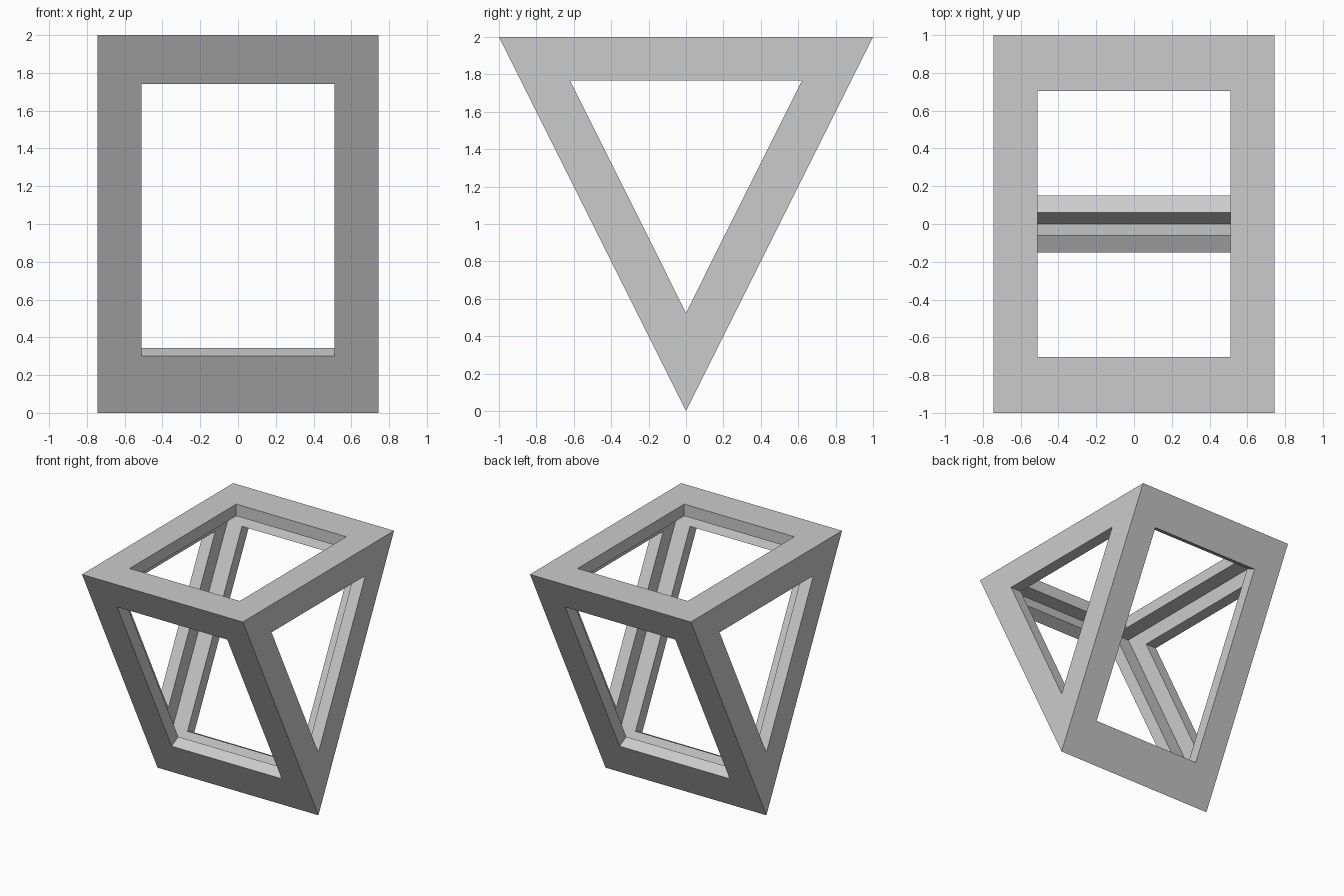
import bpy, bmesh
from mathutils import Vector

if "Cube" in bpy.data.objects:
    bpy.data.objects.remove(bpy.data.objects["Cube"])

HALF = 0.745   # half length of the prism along x
T = 0.10       # plate thickness
HOLE_X = 0.51  # half width of the rectangular windows

# Triangle profiles (y, z): outer skin, inner skin, side window
OUTER = [(-1, 2), (1, 2), (0, 0)]
notch = T * 5 ** 0.5
iy = (2 - T - notch) / 2
INNER = [(-iy, 2 - T), (iy, 2 - T), (0, notch)]
SIDE_HOLE = [(-0.62, 1.768), (0.62, 1.768), (0, 0.525)]

# Window edges (start, end) for the three rectangular faces
RECT_HOLES = [((-0.705, 2), (0.705, 2)),
              ((0.87, 1.74), (0.15, 0.30)),
              ((-0.15, 0.30), (-0.87, 1.74))]

bm = bmesh.new()


def ring(a, b):
    """Bridge two matching closed point loops with quads."""
    n = len(a)
    for i in range(n):
        j = (i + 1) % n
        bm.faces.new([bm.verts.new(p) for p in (a[i], a[j], b[j], b[i])])


def frame_plate(outer, inner, hole):
    """Frame with a window whose rim runs square to the face."""
    outer, inner, hole = ([Vector(p) for p in loop] for loop in (outer, inner, hole))
    normal = (outer[1] - outer[0]).cross(outer[2] - outer[0]).normalized()
    if normal.dot(inner[0] - outer[0]) < 0:
        normal.negate()
    back = [p + normal * T for p in hole]
    ring(outer, hole)
    ring(hole, back)
    ring(back, inner)


def rect(x, p, q):
    return [(-x, *p), (x, *p), (x, *q), (-x, *q)]


# Top and two sloping plates
for i, (p, q) in enumerate(RECT_HOLES):
    j = (i + 1) % 3
    frame_plate(rect(HALF, OUTER[i], OUTER[j]),
                rect(HALF - T, INNER[i], INNER[j]),
                rect(HOLE_X, p, q))

# Triangular end plates
for s in (-1, 1):
    frame_plate([(s * HALF, *p) for p in OUTER],
                [(s * (HALF - T), *p) for p in INNER],
                [(s * HALF, *p) for p in SIDE_HOLE])

bmesh.ops.remove_doubles(bm, verts=bm.verts, dist=1e-4)
bmesh.ops.recalc_face_normals(bm, faces=bm.faces)
mesh = bpy.data.meshes.new("prism_frame")
bm.to_mesh(mesh)
bm.free()
bpy.context.collection.objects.link(bpy.data.objects.new("prism_frame", mesh))
